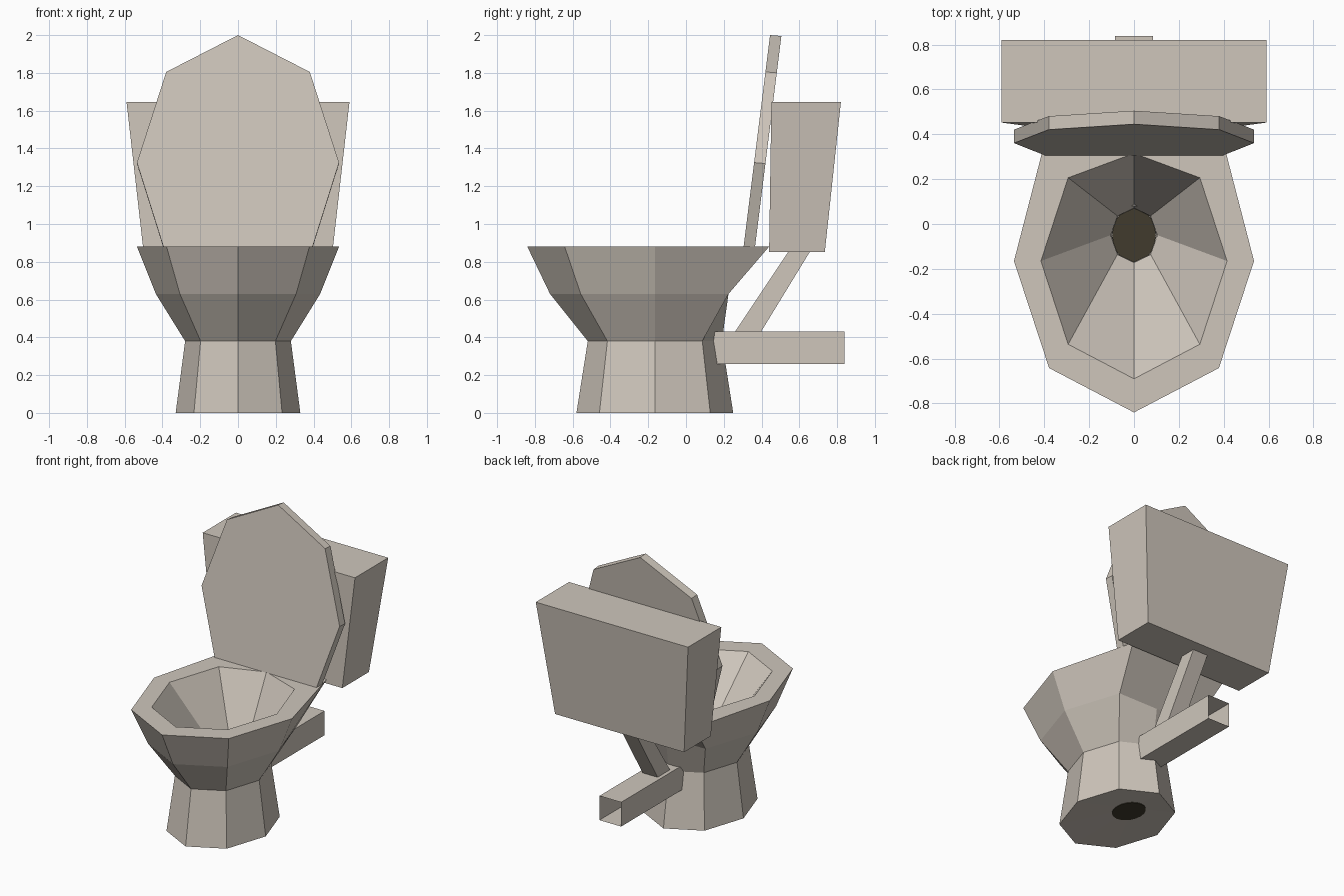
import bpy, bmesh, math

if "Cube" in bpy.data.objects:
    bpy.data.objects.remove(bpy.data.objects["Cube"])


def material(name, rgb):
    m = bpy.data.materials.new(name)
    m.diffuse_color = (*rgb, 1)
    m.use_nodes = True
    m.node_tree.nodes["Principled BSDF"].inputs["Base Color"].default_value = m.diffuse_color
    return m


PORCELAIN = material("warm porcelain", (0.62, 0.565, 0.50))
DARK = material("dark drain", (0.052, 0.044, 0.026))


def loft(name, rings, mat, cap_start=True, cap_end=True):
    """Skin a list of equal-length rings with flat faces."""
    bm = bmesh.new()
    loops = [[bm.verts.new(p) for p in r] for r in rings]
    n = len(rings[0])
    for a, b in zip(loops, loops[1:]):
        for i in range(n):
            j = (i + 1) % n
            bm.faces.new((a[i], a[j], b[j], b[i]))
    if cap_start:
        bm.faces.new(loops[0][::-1])
    if cap_end:
        bm.faces.new(loops[-1])
    bmesh.ops.recalc_face_normals(bm, faces=bm.faces)
    me = bpy.data.meshes.new(name)
    bm.to_mesh(me)
    bm.free()
    me.materials.append(mat)
    ob = bpy.data.objects.new(name, me)
    bpy.context.collection.objects.link(ob)
    return ob


def oval(rx, ry, z, cy=-0.165, n=8, back=None, back_mid=None):
    """Oval ring; back / back_mid override the y of the rear corners."""
    pts = []
    for i in range(n):
        a = 2 * math.pi * i / n
        pts.append([rx * math.sin(a), cy - ry * math.cos(a), z])
    if back is not None:
        pts[3][1] = pts[5][1] = back
    if back_mid is not None:
        pts[4][1] = back_mid
    return pts


def rect(hx, y0, y1, z):
    return [(-hx, y0, z), (hx, y0, z), (hx, y1, z), (-hx, y1, z)]


# Pedestal, bowl, rim and inner basin as one skin
loft("bowl", [
    oval(0.09, 0.11, 0.004, cy=-0.05),
    oval(0.33, 0.415, 0.0),
    oval(0.28, 0.355, 0.38),
    oval(0.435, 0.555, 0.63, back=0.225, back_mid=0.225),
    oval(0.535, 0.675, 0.88, back=0.44, back_mid=0.44),
    oval(0.415, 0.525, 0.88, back_mid=0.315),
    oval(0.105, 0.122, 0.40, cy=-0.05),
    oval(0.10, 0.118, 0.36, cy=-0.05),
], PORCELAIN, False, False)

# Dark drain running through the pedestal
loft("drain", [oval(0.097, 0.121, z, cy=-0.05, n=20) for z in (0.0, 0.385)], DARK)

# Raised lid, leaning back
half = [(0.395, 0.88), (0.535, 1.325), (0.38, 1.805)]
outline = half + [(0, 2.0)] + [(-x, z) for x, z in reversed(half)]
loft("lid", [[(x, 0.305 + 0.125 * (z - 0.88) + d, z - 0.08 * d) for x, z in outline]
             for d in (0, 0.06)], PORCELAIN)

# Tapered water tank
loft("tank", [rect(0.50, 0.44, 0.735, 0.853), rect(0.59, 0.452, 0.82, 1.645)], PORCELAIN)

# Slanted pipe from the tank to the waste pipe
loft("flush_pipe", [rect(0.058, 0.23, 0.37, 0.385), rect(0.058, 0.546, 0.66, 0.86)], PORCELAIN)

# Square waste pipe, open at the rear
w = 0.084
loft("waste_pipe", [[(-w, y, 0.26), (w, y, 0.26), (w, y, 0.43), (-w, y, 0.43)]
                    for y in (0.08, 0.838)], PORCELAIN, False, False)
